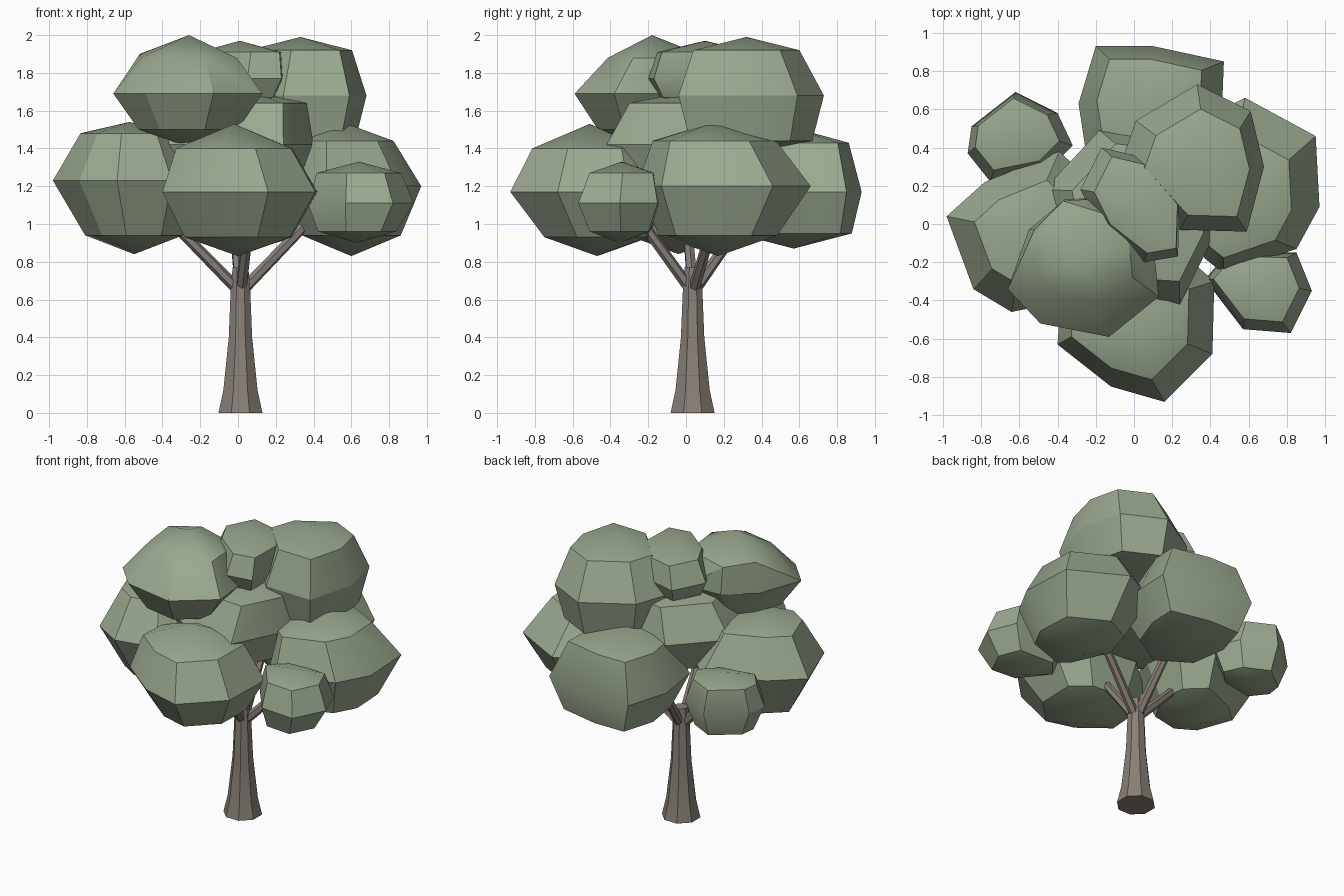
import bpy, bmesh, math
from mathutils import Vector

if "Cube" in bpy.data.objects:
    bpy.data.objects.remove(bpy.data.objects["Cube"], do_unlink=True)


def make_material(name, colour):
    mat = bpy.data.materials.new(name)
    mat.use_nodes = True
    mat.diffuse_color = colour
    bsdf = mat.node_tree.nodes["Principled BSDF"]
    bsdf.inputs["Base Color"].default_value = colour
    bsdf.inputs["Roughness"].default_value = 0.9
    return mat


leaf_green = make_material("leaf green", (0.32, 0.39, 0.275, 1))
bark_brown = make_material("bark brown", (0.25, 0.215, 0.185, 1))
parts = []


def finish(bm, name, mat):
    bmesh.ops.recalc_face_normals(bm, faces=bm.faces)
    mesh = bpy.data.meshes.new(name)
    bm.to_mesh(mesh)
    bm.free()
    mesh.materials.append(mat)
    obj = bpy.data.objects.new(name, mesh)
    bpy.context.collection.objects.link(obj)
    parts.append(obj)


def clump(name, outline, heights, high=0.76, low=0.78, apex=None, base=None, corners=()):
    """Faceted leaf clump: widest outline, narrowed towards apex and base."""
    middle = Vector([(min(p[i] for p in outline) + max(p[i] for p in outline)) / 2
                     for i in (0, 1)])
    apex = Vector(apex) if apex else middle
    base = Vector(base) if base else middle
    bottom, z_low, z_mid, z_high, top = heights
    bm = bmesh.new()
    for z, s, centre in ((z_low, low, base), (z_mid, 1, middle), (z_high, high, apex)):
        for p in outline:
            bm.verts.new((*(centre + (Vector(p) - middle) * s), z))
    for point in ((*base, bottom), (*apex, top), *corners):
        bm.verts.new(point)
    hull = bmesh.ops.convex_hull(bm, input=bm.verts)
    loose = {v for v in hull["geom_interior"] + hull["geom_unused"]
             if isinstance(v, bmesh.types.BMVert)}
    bmesh.ops.delete(bm, geom=list(loose), context="VERTS")
    finish(bm, name, leaf_green)


def tube(name, rings, sides):
    """Tapered limb through (centre, radius) rings, closed at both ends."""
    bm = bmesh.new()
    axis = (Vector(rings[-1][0]) - Vector(rings[0][0])).normalized()
    turn = axis.to_track_quat("Z", "Y")
    loops = []
    for centre, r in rings:
        loop = []
        for i in range(sides):
            a = math.tau * (i + 0.5) / sides
            offset = turn @ Vector((r * math.cos(a), r * math.sin(a), 0))
            loop.append(bm.verts.new(Vector(centre) + offset))
        loops.append(loop)
    for a, b in zip(loops, loops[1:]):
        for i in range(sides):
            j = (i + 1) % sides
            bm.faces.new((a[i], a[j], b[j], b[i]))
    bm.faces.new(loops[0][::-1])
    bm.faces.new(loops[-1])
    finish(bm, name, bark_brown)


# Trunk
tx, ty = 0.013, 0.035
tube("trunk", [((tx, ty, z), r) for z, r in
               ((0, 0.126), (0.12, 0.098), (0.4, 0.067), (0.65, 0.056), (0.77, 0.045))], 8)

# Main branches and a side twig
tips = {"front": (0.07, -0.3, 1.1), "back": (-0.03, 0.36, 1.1),
        "left": (-0.42, 0.0, 1.08), "right": (0.42, 0.16, 1.06)}
for side, tip in tips.items():
    root = Vector((tx, ty, 0.66)) + Vector((tip[0], tip[1], 0)) * 0.05
    tube("branch_" + side, [(root, 0.031), (tip, 0.026)], 6)
tube("twig", [((0.36, 0.12, 1.0), 0.024), ((0.5, -0.31, 1.1), 0.02)], 6)

# Lower ring of large clumps
clump("leaves_low_front",
      [(-.4, -.63), (-.12, -.85), (.16, -.93), (.41, -.68), (.42, -.3), (.25, -.15), (-.12, -.12), (-.38, -.35)],
      (.83, .93, 1.17, 1.4, 1.53), .75, .69, (-.02, -.51), (0, -.47))
clump("leaves_low_left",
      [(-.98, .04), (-.84, -.34), (-.64, -.46), (-.35, -.4), (-.17, -.1), (-.2, .2), (-.39, .38), (-.78, .22)],
      (.84, .94, 1.23, 1.48, 1.54), .64, .64, base=(-.55, -.04))
clump("leaves_low_right",
      [(.95, .46), (.97, .09), (.85, -.13), (.47, -.26), (.37, -.18), (.2, .2), (.3, .52), (.58, .66)],
      (.83, .94, 1.2, 1.44, 1.54), .71, .68, (.55, .15), (.6, .17))
clump("leaves_low_back",
      [(-.2, .93), (.1, .93), (.47, .85), (.46, .6), (.35, .3), (.05, .12), (-.24, .3), (-.29, .63)],
      (.87, .95, 1.17, 1.43, 1.51), .72, .76, (.08, .57), (.09, .57))

# Small outlying clumps
clump("leaves_small_front",
      [(.37, -.29), (.57, -.55), (.82, -.57), (.93, -.35), (.85, -.15), (.5, -.14)],
      (.9, .96, 1.11, 1.27, 1.33), .8, .74, (.64, -.34), (.63, -.35))
clump("leaves_small_back",
      [(-.87, .37), (-.85, .51), (-.62, .69), (-.4, .58), (-.32, .41), (-.45, .28), (-.75, .22)],
      (.9, .96, 1.13, 1.29, 1.34), .8, .74, (-.61, .47))

# Middle and crown clumps
clump("leaves_middle",
      [(-.47, .18), (-.18, .49), (.2, .45), (.4, .2), (.4, -.1), (.24, -.42), (-.1, -.4), (-.4, -.2)],
      (1.14, 1.2, 1.42, 1.64, 1.71), .79, .78, (.02, .06))
clump("leaves_crown_front",
      [(-.66, -.34), (-.49, -.52), (-.13, -.59), (.13, -.38), (.1, -.1), (-.1, .14), (-.36, .13), (-.55, -.03)],
      (1.41, 1.5, 1.69, 1.88, 2), .64, .66, (-.26, -.18),
      corners=[(-.52, -.03, 1.9), (-.37, .12, 1.88)])
clump("leaves_crown_back",
      [(-.07, .31), (.01, .54), (.33, .73), (.61, .59), (.68, .3), (.59, -.04), (.24, -.03)],
      (1.38, 1.44, 1.68, 1.92, 1.99), .73, .84, (.33, .32))
clump("leaves_crown_top",
      [(-.28, .18), (-.17, .4), (.08, .34), (.24, .15), (.23, -.17), (.05, -.2), (-.18, -.02)],
      (1.6, 1.67, 1.77, 1.91, 1.97), .84, .82, (.01, .1))

# Soft shading across shallow angles, crisp creases elsewhere
bpy.ops.object.select_all(action="DESELECT")
for obj in parts:
    obj.select_set(True)
bpy.context.view_layer.objects.active = parts[0]
bpy.ops.object.shade_smooth_by_angle(angle=math.radians(30))
